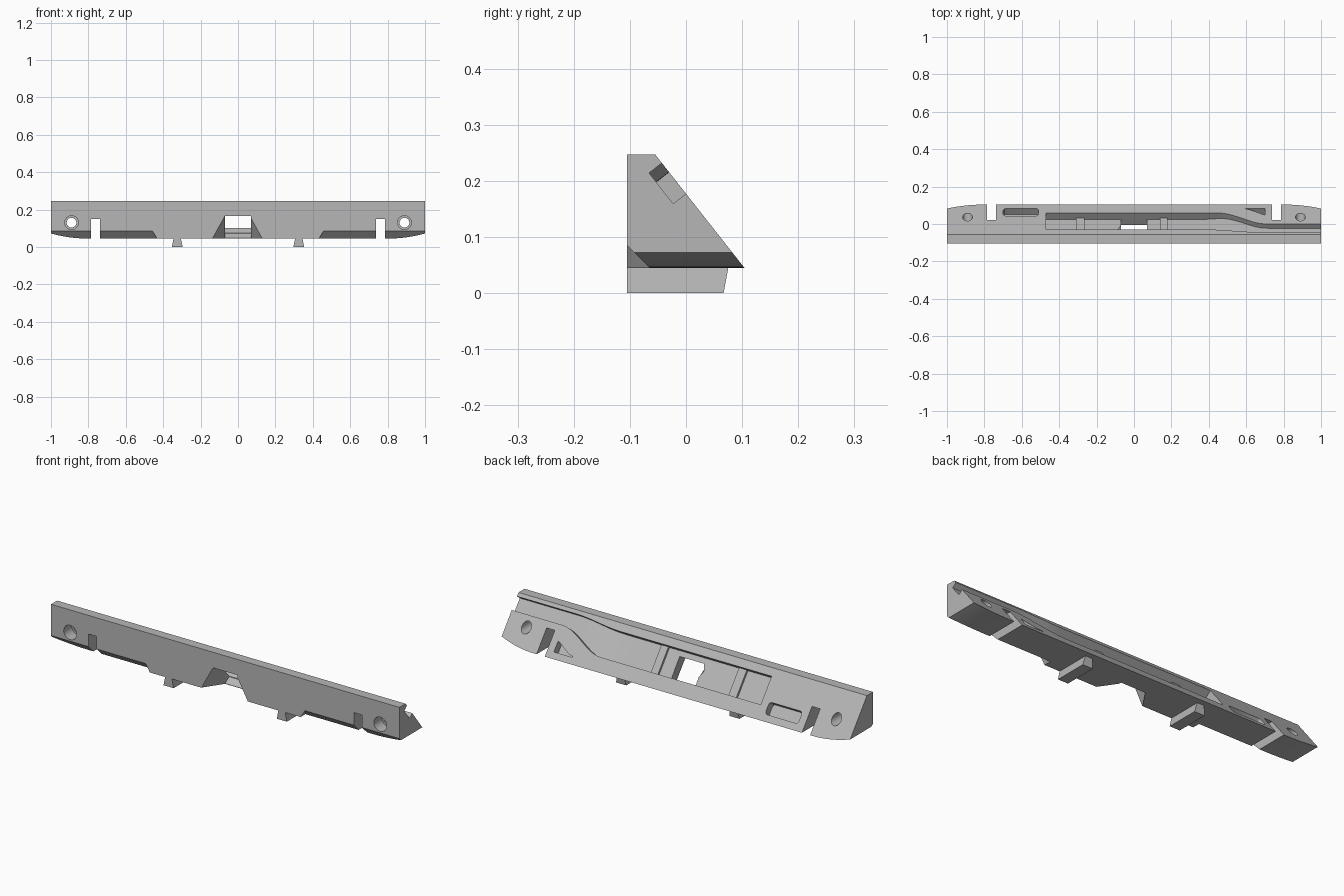
import bpy, bmesh, math
from mathutils import Vector

cube = bpy.data.objects.get("Cube")
if cube:
    bpy.data.objects.remove(cube, do_unlink=True)

grey = bpy.data.materials.new("light grey")
grey.use_nodes = True
COL = (0.47, 0.47, 0.47, 1)
grey.diffuse_color = COL
grey.node_tree.nodes["Principled BSDF"].inputs["Base Color"].default_value = COL

TOP = Vector((0, -0.055, 0.247))          # upper edge of the sloping back
LOW = Vector((0, 0.104, 0.045))           # lower edge of the sloping back
NORMAL = Vector((0, TOP.z - LOW.z, LOW.y - TOP.y)).normalized()


def on_slope(x, y, depth):
    """Point below the sloping back, found from x and y on its surface."""
    t = (y - TOP.y) / (LOW.y - TOP.y)
    p = TOP.lerp(LOW, t) - NORMAL * depth
    p.x = x
    return p


def finish(bm, name):
    bmesh.ops.recalc_face_normals(bm, faces=bm.faces)
    mesh = bpy.data.meshes.new(name)
    bm.to_mesh(mesh)
    bm.free()
    mesh.materials.append(grey)
    ob = bpy.data.objects.new(name, mesh)
    bpy.context.collection.objects.link(ob)
    return ob


def loft(name, sections):
    """Solid skinned through matching closed sections."""
    bm = bmesh.new()
    rings = [[bm.verts.new(p) for p in s] for s in sections]
    n = len(rings[0])
    for a, b in zip(rings, rings[1:]):
        for i in range(n):
            j = (i + 1) % n
            bm.faces.new((a[i], a[j], b[j], b[i]))
    bm.faces.new(rings[0])
    bm.faces.new(rings[-1][::-1])
    return finish(bm, name)


def along_x(name, profile, x0, x1):
    return loft(name, [[(x, y, z) for y, z in profile] for x in (x0, x1)])


def along_y(name, profile, y0, y1):
    return loft(name, [[(x, y, z) for x, z in profile] for y in (y0, y1)])


def slope_prism(name, outline, d0, d1):
    return loft(name, [[on_slope(x, y, d) for x, y in outline] for d in (d0, d1)])


def circle(x, z, r, n=32):
    return [(x + r * math.cos(math.tau * i / n), z + r * math.sin(math.tau * i / n))
            for i in range(n)]


def rounded(x0, x1, y0, y1, r):
    pts = []
    corners = ((x1 - r, y1 - r), (x0 + r, y1 - r), (x0 + r, y0 + r), (x1 - r, y0 + r))
    for q, (cx, cy) in enumerate(corners):
        for k in range(5):
            a = (q + k / 4) * math.pi / 2
            pts.append((cx + r * math.cos(a), cy + r * math.sin(a)))
    return pts


def ease(x, a, b):
    t = min(max((x - a) / (b - a), 0), 1)
    return t * t * (3 - 2 * t)


# Main wedge-shaped bar
body = along_x("main_bar", [(-0.105, 0.045), (-0.105, 0.247), TOP.yz, LOW.yz], -1, 1)
cutters = []

for s in (-1, 1):
    # Upswept underside at the ends
    arc = [(s * (0.8 + 0.022 * i), 0.045 + 0.027 * (i * 0.11) ** 2) for i in range(11)]
    cutters.append(along_y("end_sweep", arc + [(s * 1.02, 0), (s * 0.8, 0)], -0.2, 0.2))
    # Chamfer on the lower front edge, with a slanted inner end
    cutters.append(loft("front_chamfer", [
        [(s * 1.1, -0.125, 0.105), (s * 1.1, -0.045, 0.025), (s * 1.1, -0.125, 0.025)],
        [(s * 0.47, -0.125, 0.105), (s * 0.42, -0.045, 0.025), (s * 0.42, -0.125, 0.025)]]))
    # Vertical slots
    cutters.append(along_y("end_slot", [(s * 0.785, 0), (s * 0.785, 0.15),
                                        (s * 0.738, 0.15), (s * 0.738, 0)], -0.2, 0.2))
    # Counterbored screw holes
    cutters.append(along_y("screw_hole", circle(s * 0.89, 0.13, 0.026), -0.2, 0.2))
    cutters.append(along_y("screw_recess", circle(s * 0.89, 0.13, 0.037), -0.2, -0.04))

# Cable channel: wide in the middle, curving up to a narrow groove at the left end
sections = []
for x in [-0.47, 0.33] + [0.36 + 0.02 * i for i in range(19)] + [1.05]:
    upper = -0.03 - 0.013 * ease(x, 0.4, 0.66)
    lower = 0.059 - 0.059 * ease(x, 0.45, 0.71)
    depth = 0.045 - 0.016 * ease(x, 0.33, 0.6)
    sections.append([on_slope(x, upper, -0.02), on_slope(x, lower, -0.02),
                     on_slope(x, lower, depth), on_slope(x, upper, depth)])
cutters.append(loft("cable_channel", sections))

# Rounded pocket and curved triangular pocket in the back
cutters.append(slope_prism("pocket", rounded(-0.7, -0.51, 0.044, 0.082, 0.012), -0.02, 0.04))
curve = [(0.7 - 0.012 * i, 0.046 + 0.034 * ease(i, -2, 9)) for i in range(10)]
cutters.append(slope_prism("curved_pocket", curve + [(0.6, 0.083), (0.7, 0.083)], -0.02, 0.04))

# Central opening: flared at the front, breaking through into the channel
cutters.append(loft("front_flare", [
    [(-0.145, -0.115, 0.03), (-0.07, -0.115, 0.166), (0.07, -0.115, 0.166), (0.145, -0.115, 0.03)],
    [(-0.07, -0.006, 0.03), (-0.07, -0.006, 0.166), (0.07, -0.006, 0.166), (0.07, -0.006, 0.03)]]))
cutters.append(along_x("window", [(-0.09, 0.03), (-0.006, 0.03), (-0.006, 0.047), (0.024, 0.071),
                                  (0.024, 0.085), (-0.035, 0.166), (-0.09, 0.166)], -0.069, 0.069))

bpy.context.view_layer.objects.active = body
for c in cutters:
    m = body.modifiers.new(c.name, "BOOLEAN")
    m.operation, m.solver, m.object = "DIFFERENCE", "EXACT", c
    bpy.ops.object.modifier_apply(modifier=m.name)
    bpy.data.objects.remove(c, do_unlink=True)

# Raised ribs across the channel floor
for name, x0, x1 in (("left_rib", 0.14, 0.18), ("right_rib", -0.31, -0.265)):
    slope_prism(name, [(x0, -0.031), (x1, -0.031), (x1, 0.06), (x0, 0.06)], 0.033, 0.047)

# Dovetail feet
for name, x in (("left_foot", 0.325), ("right_foot", -0.325)):
    loft(name, [[(x - w, -0.105, z), (x + w, -0.105, z), (x + w, y, z), (x - w, y, z)]
                for w, y, z in ((0.029, 0.067, 0), (0.019, 0.076, 0.048))])

# Smooth only the rounded walls
bpy.ops.object.select_all(action="DESELECT")
body.select_set(True)
bpy.context.view_layer.objects.active = body
bpy.ops.object.shade_smooth_by_angle(angle=math.radians(25))
